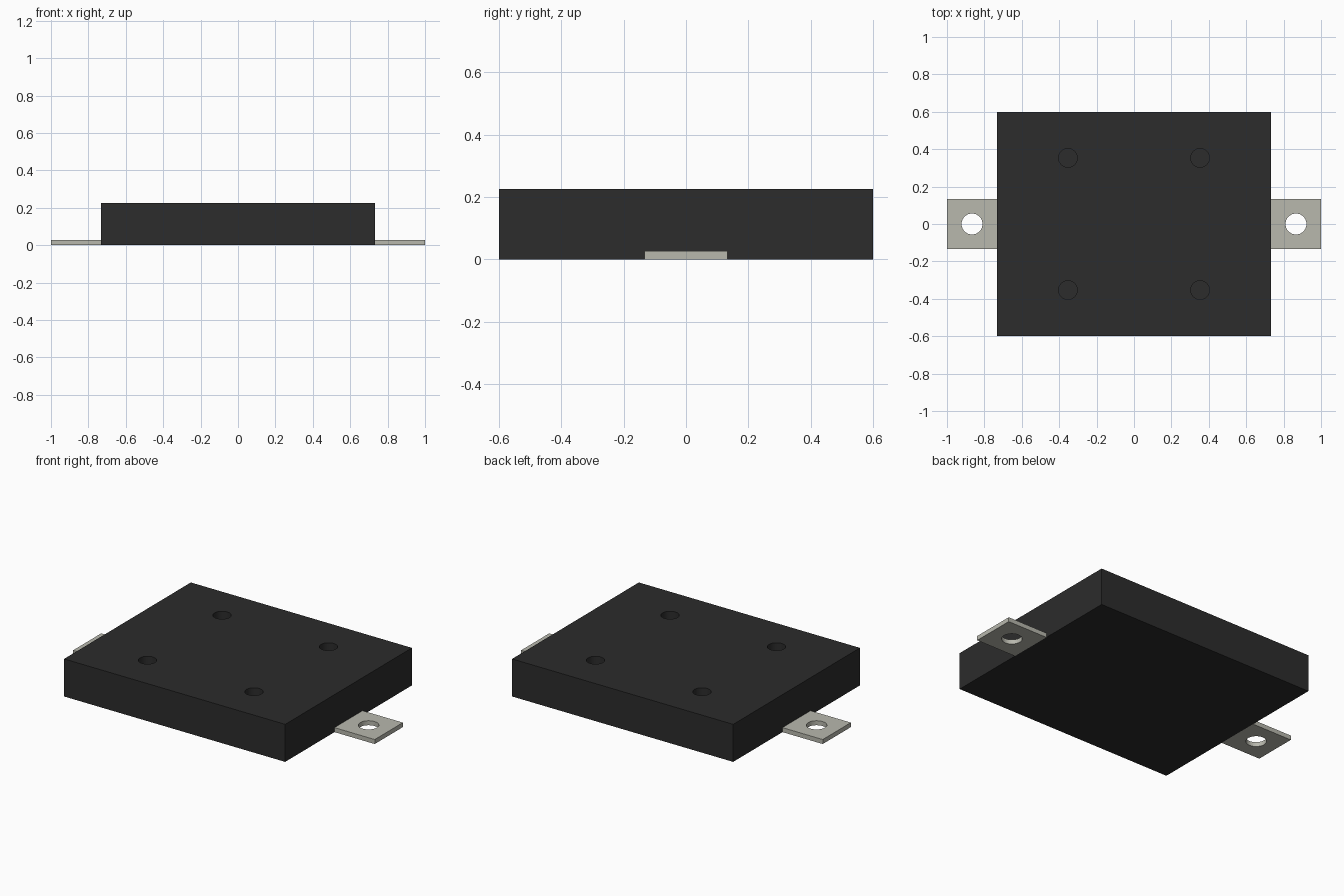
import bpy
import math

if "Cube" in bpy.data.objects:
    bpy.data.objects.remove(bpy.data.objects["Cube"])

BODY_X, BODY_Y, BODY_H = 0.733, 0.6, 0.225   # half width, half depth, height
TAB_Y, TAB_H = 0.133, 0.027                  # half width, thickness


def material(name, color):
    mat = bpy.data.materials.new(name)
    mat.diffuse_color = (*color, 1)
    mat.use_nodes = True
    mat.node_tree.nodes["Principled BSDF"].inputs["Base Color"].default_value = mat.diffuse_color
    return mat


def box(name, x0, x1, half_y, height, mat):
    bpy.ops.mesh.primitive_cube_add(size=1, location=((x0 + x1) / 2, 0, height / 2))
    obj = bpy.context.object
    obj.name = name
    obj.scale = (x1 - x0, 2 * half_y, height)
    bpy.ops.object.transform_apply(location=True, rotation=False, scale=True)
    obj.data.materials.append(mat)
    return obj


def drill(obj, x, y, radius, z0, z1):
    """Cut a round hole between heights z0 and z1."""
    bpy.ops.mesh.primitive_cylinder_add(vertices=48, radius=radius, depth=z1 - z0,
                                        location=(x, y, (z0 + z1) / 2))
    cutter = bpy.context.object
    cutter.hide_render = True
    cutter.data.materials.append(obj.data.materials[0])
    mod = obj.modifiers.new("hole", 'BOOLEAN')
    mod.operation = 'DIFFERENCE'
    mod.solver = 'EXACT'
    mod.object = cutter
    select(obj)
    bpy.ops.object.modifier_apply(modifier=mod.name)
    bpy.data.objects.remove(cutter)


def select(obj):
    bpy.ops.object.select_all(action='DESELECT')
    obj.select_set(True)
    bpy.context.view_layer.objects.active = obj


black = material("black_plastic", (0.025, 0.025, 0.025))
metal = material("tinned_metal", (0.48, 0.48, 0.42))

# Block body with four blind holes in the top
body = box("body", -BODY_X, BODY_X, BODY_Y, BODY_H, black)
for sx in (-1, 1):
    for sy in (-1, 1):
        drill(body, 0.353 * sx, 0.353 * sy, 0.05, BODY_H - 0.1, BODY_H + 0.1)
parts = [body]

# Mounting tabs with a through hole on each side
for side, sx in (("left", -1), ("right", 1)):
    x0, x1 = sorted((sx * BODY_X, sx * 1.0))
    tab = box(side + "_tab", x0, x1, TAB_Y, TAB_H, metal)
    drill(tab, 0.866 * sx, 0, 0.056, -0.1, 0.1)
    parts.append(tab)

# Smooth hole walls, sharp edges
for part in parts:
    select(part)
    bpy.ops.object.shade_smooth_by_angle(angle=math.radians(30))
